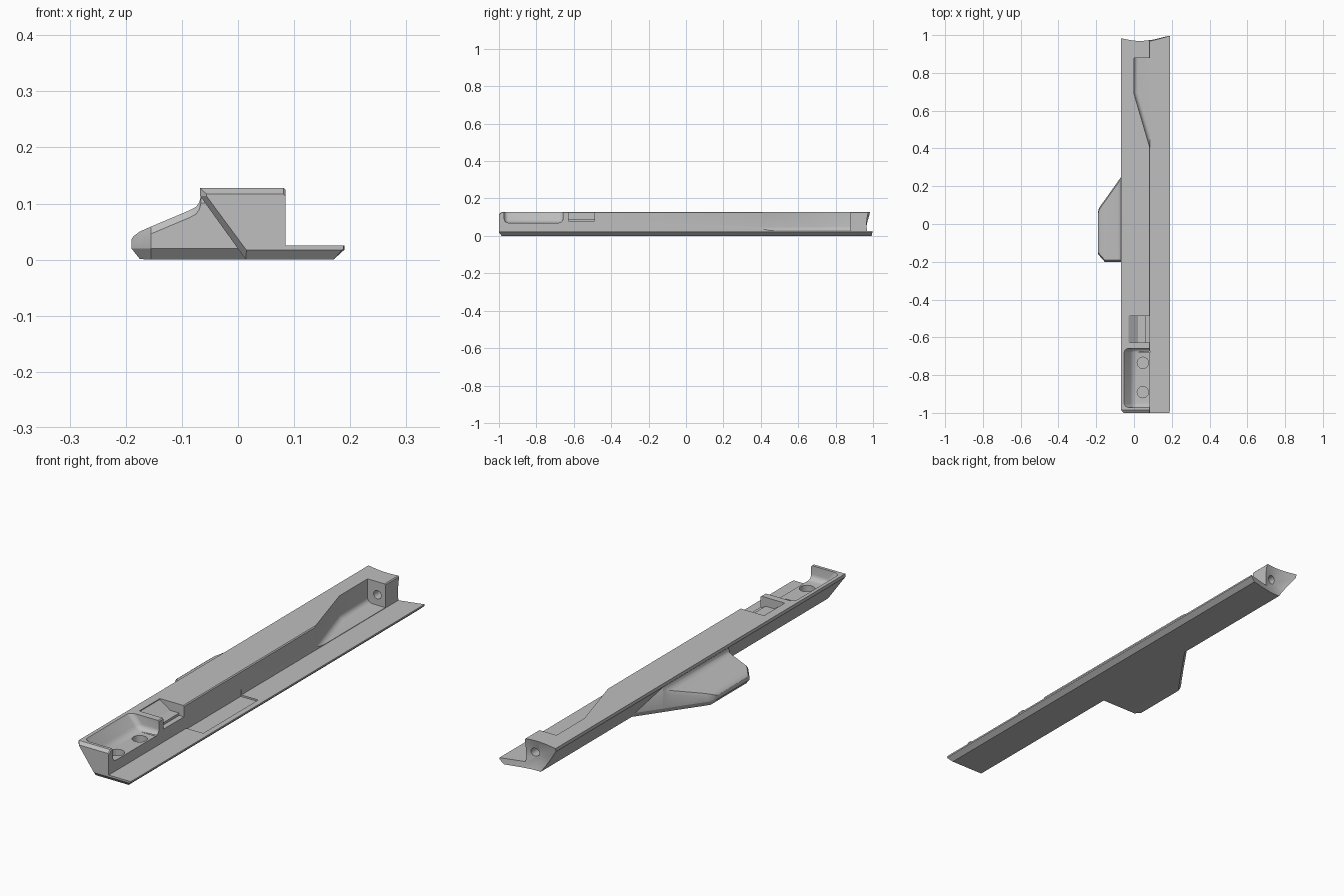
import bpy, bmesh, math
from mathutils import Vector

cube = bpy.data.objects.get("Cube")
if cube:
    bpy.data.objects.remove(cube)

SHADE = (0.52, 0.52, 0.52, 1)
grey = bpy.data.materials.new("plain grey")
grey.use_nodes = True
grey.diffuse_color = SHADE
grey.node_tree.nodes["Principled BSDF"].inputs["Base Color"].default_value = SHADE


def make(name, bm):
    """Turn a closed bmesh into an object with outward normals."""
    bm.normal_update()
    bmesh.ops.recalc_face_normals(bm, faces=bm.faces)
    if bm.calc_volume(signed=True) < 0:
        bmesh.ops.reverse_faces(bm, faces=bm.faces)
    mesh = bpy.data.meshes.new(name)
    bm.to_mesh(mesh)
    bm.free()
    mesh.materials.append(grey)
    ob = bpy.data.objects.new(name, mesh)
    bpy.context.collection.objects.link(ob)
    return ob


def loft(name, rings, round_rule=None, radius=0.0):
    """Skin matching closed rings, cap both ends, optionally round chosen edges."""
    bm = bmesh.new()
    loops = [[bm.verts.new(p) for p in ring] for ring in rings]
    n = len(loops[0])
    for a, b in zip(loops, loops[1:]):
        for i in range(n):
            j = (i + 1) % n
            bm.faces.new((a[i], a[j], b[j], b[i]))
    bm.faces.new(loops[0][::-1])
    bm.faces.new(loops[-1])
    bm.normal_update()
    if round_rule:
        edges = [e for e in bm.edges if round_rule((e.verts[0].co + e.verts[1].co) / 2)]
        bmesh.ops.bevel(bm, geom=edges, offset=radius, segments=5, profile=0.5, affect='EDGES')
    return make(name, bm)


def along_y(profile, y):
    return [(x, y, z) for x, z in profile]


def cylinder(name, tip, end, r_tip, r_end, sides=32):
    bm = bmesh.new()
    tip, end = Vector(tip), Vector(end)
    axis = end - tip
    turn = axis.to_track_quat('Z', 'Y').to_matrix().to_4x4()
    turn.translation = (tip + end) / 2
    bmesh.ops.create_cone(bm, cap_ends=True, segments=sides, radius1=r_tip,
                          radius2=r_end, depth=axis.length, matrix=turn)
    bmesh.ops.remove_doubles(bm, verts=bm.verts, dist=0.00001)
    return make(name, bm)


def cut(target, cutter):
    mod = target.modifiers.new("cut", 'BOOLEAN')
    mod.operation = 'DIFFERENCE'
    mod.solver = 'EXACT'
    mod.object = cutter
    bpy.context.view_layer.update()
    bpy.context.view_layer.objects.active = target
    bpy.ops.object.modifier_apply(modifier=mod.name)
    bpy.data.objects.remove(cutter)


# Main rail: slanted underside, flat flange, chamfered front end
section = [(0.014, 0), (0.17, 0), (0.19, 0.018), (0.19, 0.025), (0.085, 0.025),
           (0.085, 0.124), (0.081, 0.128), (-0.068, 0.128), (-0.068, 0.114)]
front = [(0.015, 0.017), (0.185, 0.017), (0.188, 0.019), (0.188, 0.025), (0.085, 0.025),
         (0.085, 0.112), (0.081, 0.117), (-0.056, 0.117), (-0.056, 0.113)]
rail = loft("rail", [along_y(front, -1), along_y(section, -0.985), along_y(section, 1)])

# Front pocket, open on the flange side, with two screw holes
pocket = [(-0.062, 0.14), (-0.005, 0.07), (0.12, 0.07), (0.12, 0.14)]
cut(rail, loft("pocket_cutter", [along_y(pocket, -0.972), along_y(pocket, -0.658)],
               lambda m: m.x < 0.11 and m.z < 0.139, 0.022))
for y in (-0.89, -0.735):
    cut(rail, cylinder("screw_cutter", (0.047, y, 0.03), (0.047, y, 0.1), 0.03, 0.03))

# Latch slot behind the pocket
slot = [(-0.03, 0.14), (-0.03, 0.124), (0.02, 0.09), (0.062, 0.09), (0.062, 0.08),
        (0.12, 0.08), (0.12, 0.14)]
cut(rail, loft("slot_cutter", [along_y(slot, -0.628), along_y(slot, -0.488)]))

# Shallow seat in the flange
seat = [(0.082, 0.018), (0.165, 0.018), (0.165, 0.05), (0.082, 0.05)]
cut(rail, loft("seat_cutter", [along_y(seat, -0.472), along_y(seat, -0.098)]))

# Tapered side recess with a rounded foot
plan = [(0.0, 0.88), (0.0, 0.69), (0.1, 0.349), (0.13, 0.349), (0.13, 0.88)]
cut(rail, loft("recess_cutter", [[(x, y, z) for x, y in plan] for z in (0.027, 0.14)],
               lambda m: m.z < 0.03 and m.x < 0.06, 0.022))

# Hollow back end and the bolt hole through its block
cut(rail, cylinder("hollow_cutter", (0.03, 0.95, 0.06), (0.03, 1.05, 0.06), 0.0, 0.357, 48))
cut(rail, cylinder("bolt_cutter", (0.047, 0.84, 0.072), (0.047, 1.05, 0.072), 0.018, 0.018))

# Side wing: slices along x as (x, bottom, top, front y, back y)
slices = [(-0.19, 0.02, 0.036, -0.16, 0.065), (-0.186, 0.015, 0.042, -0.165, 0.082),
          (-0.175, 0.001, 0.05, -0.178, 0.1), (-0.155, 0, 0.059, -0.2, 0.127),
          (-0.086, 0, 0.088, -0.2, 0.224), (-0.075, 0, 0.094, -0.2, 0.24),
          (-0.069, 0, 0.102, -0.2, 0.249), (-0.066, 0, 0.114, -0.2, 0.253),
          (0.016, 0, 0.115, -0.2, 0.37)]


def wing_ring(x, low, high, y0, y1):
    side_low, side_high = max(0.02, low), max(high - 0.013, 0.023)
    c = 0.018 * (1 - low / 0.02) + 0.0005
    near = [(y0 + c, low), (y0, side_low), (y0, side_high), (y0 + 0.01, high)]
    far = [(y1 - 0.01, high), (y1, side_high), (y1, side_low), (y1 - c, low)]
    return [(x, y, z) for y, z in near + far]


wing = loft("side_wing", [wing_ring(*s) for s in slices])

for ob in (rail, wing):
    bpy.ops.object.select_all(action='DESELECT')
    ob.select_set(True)
    bpy.context.view_layer.objects.active = ob
    bpy.ops.object.shade_smooth_by_angle(angle=math.radians(25))
